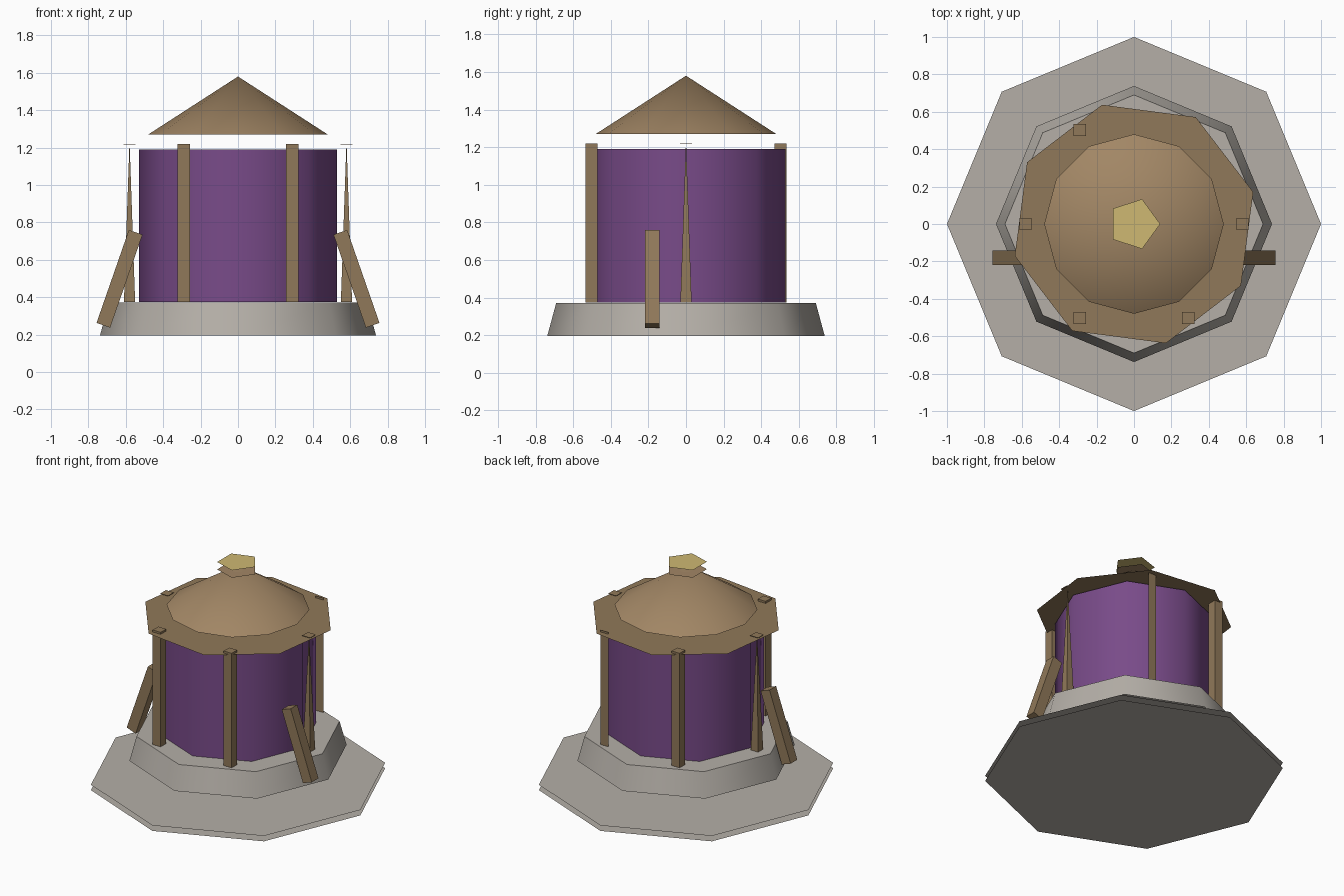
import bpy, bmesh
from math import sin, cos, pi, radians
from mathutils import Vector

cube = bpy.data.objects.get("Cube")
if cube:
    bpy.data.objects.remove(cube)


def material(name, rgb):
    m = bpy.data.materials.new(name)
    m.use_nodes = True
    m.diffuse_color = (*rgb, 1)
    m.node_tree.nodes["Principled BSDF"].inputs["Base Color"].default_value = (*rgb, 1)
    return m


STONE = material("stone", (0.46, 0.43, 0.39))
PURPLE = material("purple cloth", (0.19, 0.07, 0.25))
ROOF = material("roof brown", (0.36, 0.24, 0.13))
WOOD = material("wood", (0.28, 0.19, 0.10))
GOLD = material("gold", (0.62, 0.48, 0.17))


def finish(name, bm, mat):
    mesh = bpy.data.meshes.new(name)
    bm.to_mesh(mesh)
    bm.free()
    mesh.materials.append(mat)
    obj = bpy.data.objects.new(name, mesh)
    bpy.context.collection.objects.link(obj)
    return obj


def ring(bm, sides, radius, z, turn=0):
    return [bm.verts.new((radius * cos(turn + 2 * pi * i / sides),
                          radius * sin(turn + 2 * pi * i / sides), z))
            for i in range(sides)]


def disc(name, mat, sides, radius, z, turn=0, up=True):
    """Flat polygon facing up or down."""
    bm = bmesh.new()
    face = bm.faces.new(ring(bm, sides, radius, z, turn))
    if not up:
        face.normal_flip()
    return finish(name, bm, mat)


def drum(name, mat, sides, r_low, r_high, z_low, z_high, caps=()):
    """Smooth-sided tapered wall with optional flat caps."""
    bm = bmesh.new()
    low = ring(bm, sides, r_low, z_low)
    high = ring(bm, sides, r_high, z_high)
    for i in range(sides):
        j = (i + 1) % sides
        bm.faces.new((low[i], low[j], high[j], high[i])).smooth = True
    # Caps use their own vertices so the rim stays crisp
    if "top" in caps:
        bm.faces.new(ring(bm, sides, r_high, z_high))
    if "bottom" in caps:
        bm.faces.new(ring(bm, sides, r_low, z_low)).normal_flip()
    return finish(name, bm, mat)


def beam(name, mat, start, end, width, tip=1.0):
    """Square beam from start to end, its sides kept parallel to y."""
    start, end = Vector(start), Vector(end)
    side = Vector((0, width / 2, 0))
    out = side.cross(end - start).normalized() * width / 2
    bm = bmesh.new()
    loops = [[bm.verts.new(p + (side * a + out * b) * s)
              for a, b in ((-1, -1), (1, -1), (1, 1), (-1, 1))]
             for p, s in ((start, 1.0), (end, tip))]
    for i in range(4):
        j = (i + 1) % 4
        bm.faces.new((loops[0][i], loops[0][j], loops[1][j], loops[1][i]))
    for loop in loops:
        bm.faces.new(loop)
    bmesh.ops.recalc_face_normals(bm, faces=bm.faces)
    return finish(name, bm, mat)


# Stone floor and plinth
disc("floor_top", STONE, 8, 1.0, 0.04)
disc("floor_bottom", STONE, 8, 1.0, 0.0, up=False)
drum("plinth", STONE, 8, 0.738, 0.69, 0.195, 0.372, caps=("top",))

# Round room
drum("room_wall", PURPLE, 8, 0.53, 0.53, 0.374, 1.19, caps=("top", "bottom"))

# Roof: flat eave, floating cone and finial
disc("eave", WOOD, 8, 0.66, 1.205, radians(15))

bm = bmesh.new()
rim = ring(bm, 12, 0.48, 1.27)
tip = bm.verts.new((0, 0, 1.58))
for i in range(12):
    bm.faces.new((rim[i], rim[(i + 1) % 12], tip)).smooth = True
finish("roof_cone", bm, ROOF)

disc("finial_bottom", ROOF, 5, 0.14, 1.55, up=False)
disc("finial_top", GOLD, 5, 0.14, 1.605)

# Posts around the room, thinning to points on the two sides
R, W, LOW, HIGH = 0.58, 0.065, 0.374, 1.22
for name, angle in (("front_left_post", -60), ("front_right_post", -120),
                    ("back_right_post", 120)):
    x, y = R * cos(radians(angle)), R * sin(radians(angle))
    beam(name, WOOD, (x, y, LOW), (x, y, HIGH), W)

bm = bmesh.new()
x, y = R * cos(radians(60)), R * sin(radians(60)) + W / 2
bm.faces.new([bm.verts.new((x + dx * W / 2, y, z))
              for dx, z in ((1, LOW), (-1, LOW), (-1, HIGH), (1, HIGH))])
finish("back_left_post", bm, WOOD)

for side, s in (("left", 1), ("right", -1)):
    beam(side + "_post", WOOD, (s * R, 0, LOW), (s * R, 0, 1.2), 0.06, tip=0.04)
    beam(side + "_post_cap", WOOD, (s * R, 0, 1.217), (s * R, 0, HIGH), W)
    # Leaning side braces
    beam(side + "_brace", WOOD, (s * 0.72, -0.18, 0.25), (s * 0.547, -0.18, 0.747), 0.077)
